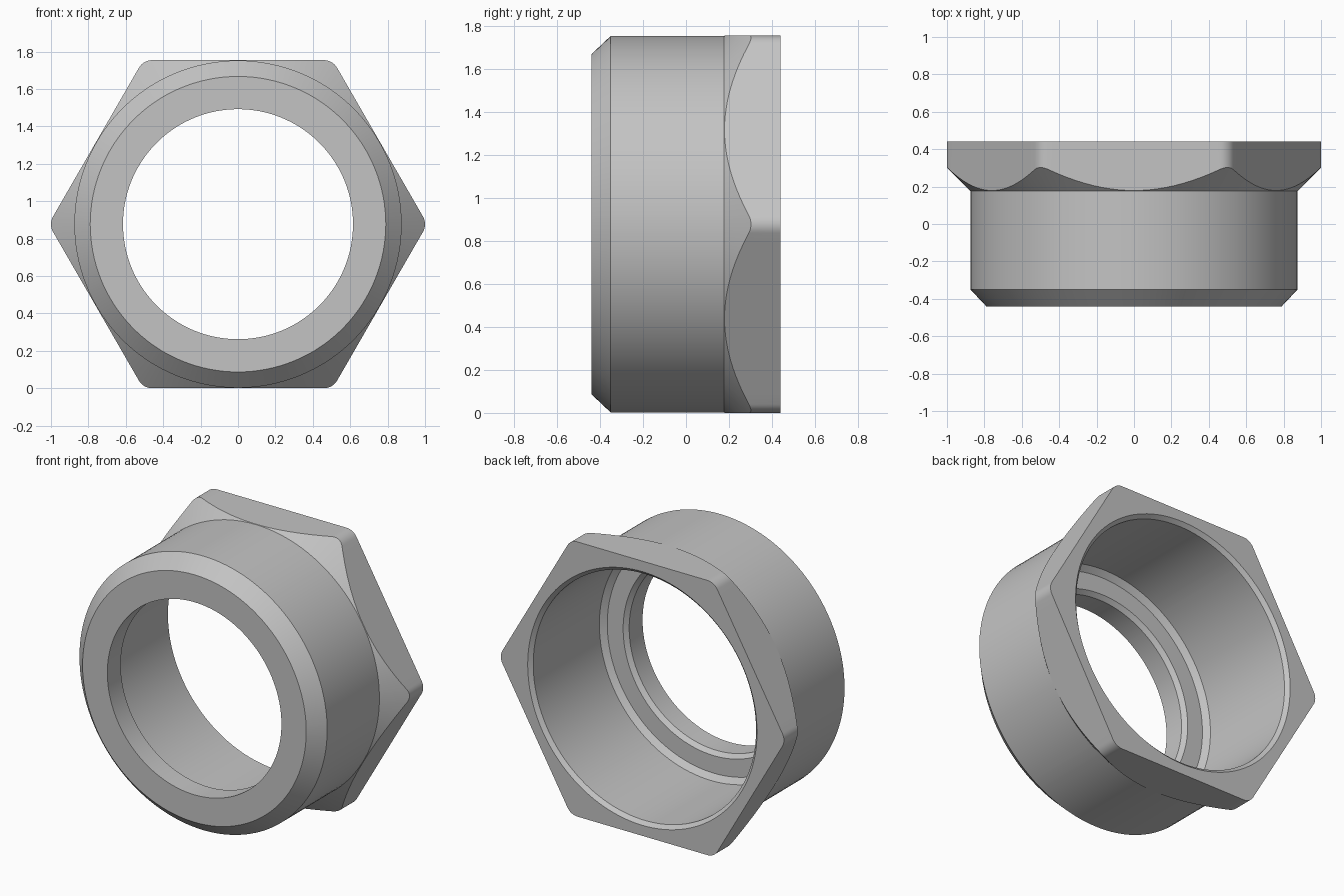
import bpy
import bmesh
from math import cos, sin, atan2, hypot, radians, sqrt

if "Cube" in bpy.data.objects:
    bpy.data.objects.remove(bpy.data.objects["Cube"], do_unlink=True)

APOTHEM = 0.877      # centre to hexagon flat, also centre height
FILLET = 0.082       # rounding of the hexagon corners
BODY = 0.875         # radius of the round body
BACK = 0.44          # half length along y
COLLAR = 0.177       # where the hexagon starts


def corner_sector():
    """Angle and radius pairs for one sixth of the rounded hexagon."""
    centre = (APOTHEM - FILLET) * 2 / sqrt(3)
    pairs = []
    # rounded corner
    for i in range(9):
        t = radians(-30 + 60 * i / 8)
        x, z = centre + FILLET * cos(t), FILLET * sin(t)
        pairs.append((atan2(z, x), hypot(x, z)))
    # straight flat
    start = pairs[-1][0]
    span = radians(60) - 2 * start
    for i in range(1, 20):
        a = start + span * i / 20
        pairs.append((a, APOTHEM / cos(a - radians(30))))
    return pairs


def profile(hex_radius):
    """Closed section (radius, y) at one angle around the axis."""
    return [
        (0.79, -BACK), (BODY, -0.35), (BODY, COLLAR),            # body
        (hex_radius, COLLAR + hex_radius - BODY),                # cone cut
        (hex_radius, BACK),                                      # hexagon
        (0.81, BACK), (0.787, BACK - 0.023),                     # mouth
        (0.787, -0.25), (0.752, -0.28),                          # wide bore
        (0.64, -0.28), (0.615, -0.305), (0.615, -BACK),          # narrow bore
    ]


# Hex fitting: sweep the section around the y axis
bm = bmesh.new()
rings = []
for k in range(6):
    for angle, hex_radius in corner_sector():
        a = angle + radians(60 * k)
        rings.append([bm.verts.new((r * cos(a), y, APOTHEM + r * sin(a)))
                      for r, y in profile(hex_radius)])
for ring, following in zip(rings, rings[1:] + rings[:1]):
    n = len(ring)
    for j in range(n):
        m = (j + 1) % n
        bm.faces.new((ring[j], ring[m], following[m], following[j]))
bmesh.ops.recalc_face_normals(bm, faces=bm.faces)
mesh = bpy.data.meshes.new("hex_fitting")
bm.to_mesh(mesh)
bm.free()
fitting = bpy.data.objects.new("hex_fitting", mesh)
bpy.context.collection.objects.link(fitting)

# Plain grey metal
colour = (0.55, 0.55, 0.55, 1)
grey = bpy.data.materials.new("light_grey")
grey.use_nodes = True
grey.diffuse_color = colour
grey.node_tree.nodes["Principled BSDF"].inputs["Base Color"].default_value = colour
mesh.materials.append(grey)

# Smooth round walls, crisp machined edges
bpy.ops.object.select_all(action="DESELECT")
fitting.select_set(True)
bpy.context.view_layer.objects.active = fitting
bpy.ops.object.shade_smooth_by_angle(angle=radians(25))
